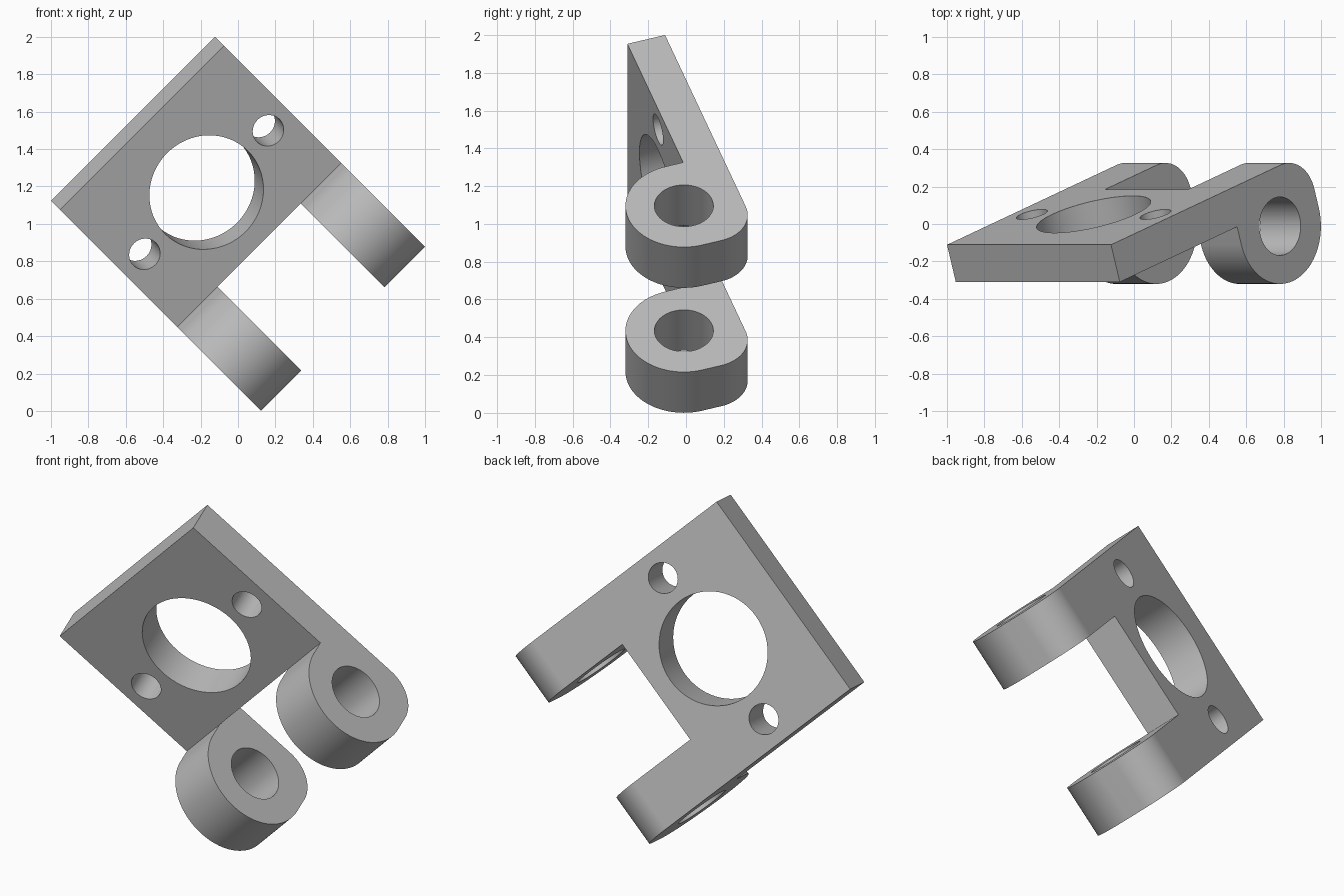
import bpy, bmesh
from math import sin, cos, pi, radians, sqrt
from mathutils import Matrix, Vector

cube = bpy.data.objects.get("Cube")
if cube:
    bpy.data.objects.remove(cube)

HALF = 0.62       # half of the width along the hinge axis
LENGTH = 0.935    # plate length
THICK = 0.21
R = 0.309         # knuckle radius
FILLET = 0.2
LUG = 0.305       # knuckle width
BORE = 0.156
HOLE_Y = -0.42    # row of plate holes

metal = bpy.data.materials.new("grey metal")
metal.use_nodes = True
grey = (0.5, 0.5, 0.5, 1)
metal.diffuse_color = grey
metal.node_tree.nodes["Principled BSDF"].inputs["Base Color"].default_value = grey

# Local frame: X along the hinge axis, Y towards the knuckles, Z through the plate
axis, down, back = Vector((1, 0, 1)) / sqrt(2), Vector((1, 0, -1)) / sqrt(2), Vector((0, 1, 0))
tilt = radians(18.4)
along = down * cos(tilt) + back * sin(tilt)
normal = back * cos(tilt) - down * sin(tilt)
frame = Matrix((axis, along, normal)).transposed().to_4x4()
frame.translation = (0.113, -0.015, 0.887)


def arc(cy, cz, r, start, end, n):
    return [(cy + r * cos(start + (end - start) * i / n),
             cz + r * sin(start + (end - start) * i / n)) for i in range(n + 1)]


def finish(name, bm):
    bmesh.ops.recalc_face_normals(bm, faces=bm.faces)
    mesh = bpy.data.meshes.new(name)
    bm.to_mesh(mesh)
    bm.free()
    mesh.materials.append(metal)
    obj = bpy.data.objects.new(name, mesh)
    bpy.context.collection.objects.link(obj)
    obj.matrix_world = frame
    return obj


def extrude(name, points, x0, x1):
    bm = bmesh.new()
    face = bm.faces.new([bm.verts.new((x0, y, z)) for y, z in points])
    new = bmesh.ops.extrude_face_region(bm, geom=[face])["geom"]
    bmesh.ops.translate(bm, vec=(x1 - x0, 0, 0),
                        verts=[v for v in new if isinstance(v, bmesh.types.BMVert)])
    return finish(name, bm)


def drill(name, r, x):
    bm = bmesh.new()
    bmesh.ops.create_cone(bm, cap_ends=True, segments=64, radius1=r, radius2=r, depth=1,
                          matrix=Matrix.Translation((x, HOLE_Y, 0)))
    return finish(name, bm)


# Side profile: flat plate, rounded back corner, round knuckle
cy, cz = R, THICK - R
inner = R - FILLET
profile = [(0, 0), (-LENGTH, 0), (-LENGTH, THICK)]
profile += arc(cy + inner, cz + inner, FILLET, pi / 2, 0, 20)
profile += arc(cy, cz, R, 0, -pi, 48)
bracket = extrude("hinge_bracket", profile, -HALF, HALF)

# Cutters: gap between the knuckles, pin bore, plate holes
gap = HALF - LUG
cutters = [
    extrude("knuckle_gap_cutter", [(0, -1), (1, -1), (1, 1), (0, 1)], -gap, gap),
    extrude("pin_bore_cutter", arc(cy, cz, BORE, 0, 2 * pi, 64)[:-1], -1, 1),
    drill("centre_hole_cutter", 0.313, 0),
    drill("right_screw_hole_cutter", 0.085, -0.467),
    drill("left_screw_hole_cutter", 0.085, 0.467),
]
for cutter in cutters:
    cutter.hide_render = True
    cutter.hide_viewport = True
    cutter.display_type = 'WIRE'
    cut = bracket.modifiers.new(cutter.name, 'BOOLEAN')
    cut.operation = 'DIFFERENCE'
    cut.solver = 'EXACT'
    cut.object = cutter

# Bake the cuts, then smooth the round faces only
bpy.context.view_layer.update()
baked = bpy.data.meshes.new_from_object(
    bracket.evaluated_get(bpy.context.evaluated_depsgraph_get()))
bracket.modifiers.clear()
bracket.data = baked
for cutter in cutters:
    bpy.data.objects.remove(cutter)

bpy.ops.object.select_all(action='DESELECT')
bracket.select_set(True)
bpy.context.view_layer.objects.active = bracket
bpy.ops.object.shade_smooth_by_angle(angle=radians(30))
weighted = bracket.modifiers.new("weighted normals", 'WEIGHTED_NORMAL')
weighted.keep_sharp = True
